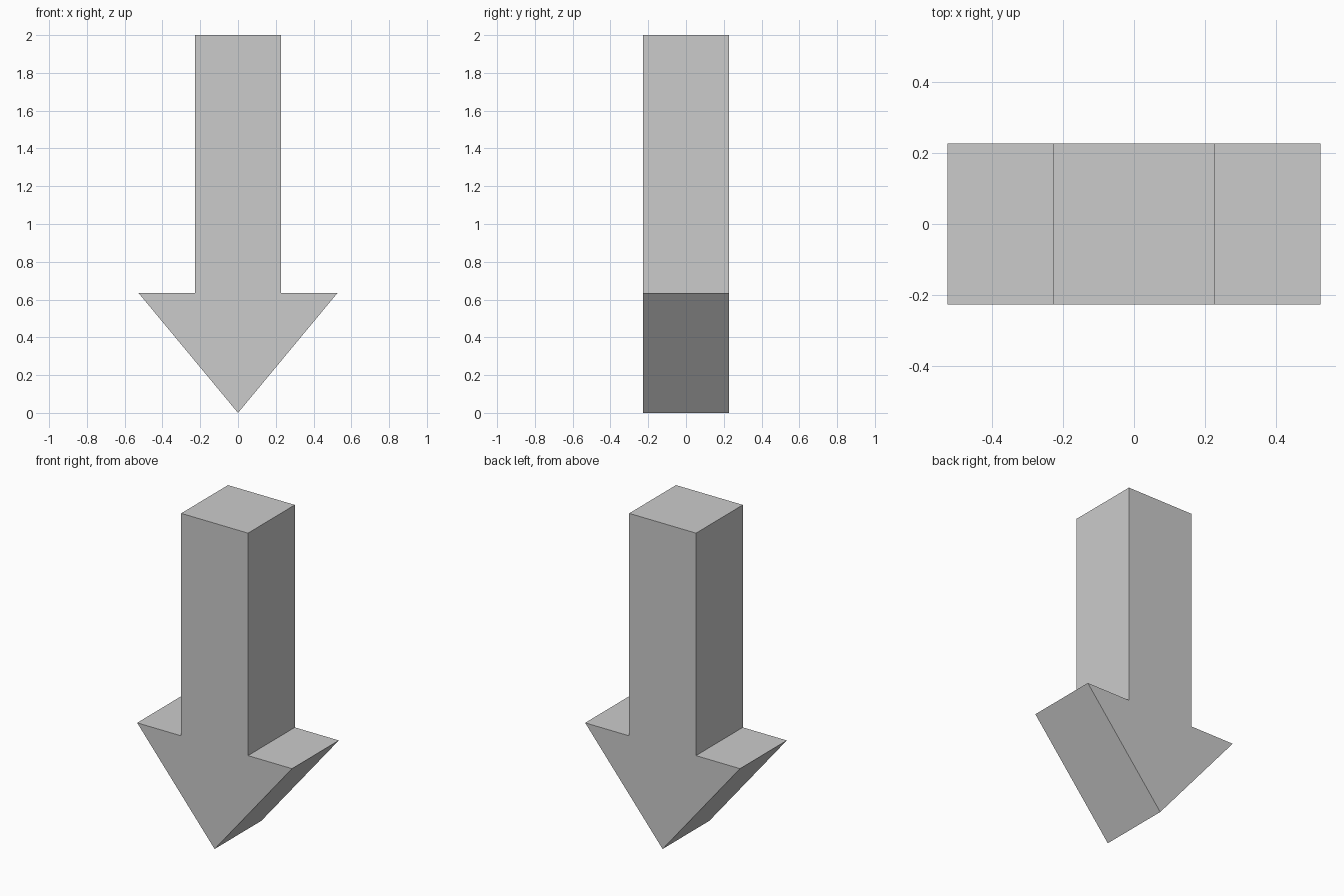
import bpy
import bmesh

if "Cube" in bpy.data.objects:
    bpy.data.objects.remove(bpy.data.objects["Cube"])

HALF_SHAFT = 0.227   # half width of the shaft
HALF_DEPTH = 0.227   # half thickness front to back
HALF_HEAD = 0.526    # half width of the head
HEAD_Z = 0.634       # height of the barbs
TOP_Z = 2.0

# Right half of the outline, from barb to shaft top; mirrored for the left
right = [(HALF_HEAD, HEAD_Z), (HALF_SHAFT, HEAD_Z), (HALF_SHAFT, TOP_Z)]
left = [(-x, z) for x, z in reversed(right)]
outline = [(0.0, 0.0)] + right + left

# Down arrow: outline face extruded from front to back
bm = bmesh.new()
front = bm.faces.new([bm.verts.new((x, -HALF_DEPTH, z)) for x, z in outline])
result = bmesh.ops.extrude_face_region(bm, geom=[front], use_keep_orig=True)
back_verts = [g for g in result["geom"] if isinstance(g, bmesh.types.BMVert)]
bmesh.ops.translate(bm, verts=back_verts, vec=(0, 2 * HALF_DEPTH, 0))
bmesh.ops.recalc_face_normals(bm, faces=bm.faces)

mesh = bpy.data.meshes.new("down_arrow")
bm.to_mesh(mesh)
bm.free()
arrow = bpy.data.objects.new("down_arrow", mesh)
bpy.context.collection.objects.link(arrow)
